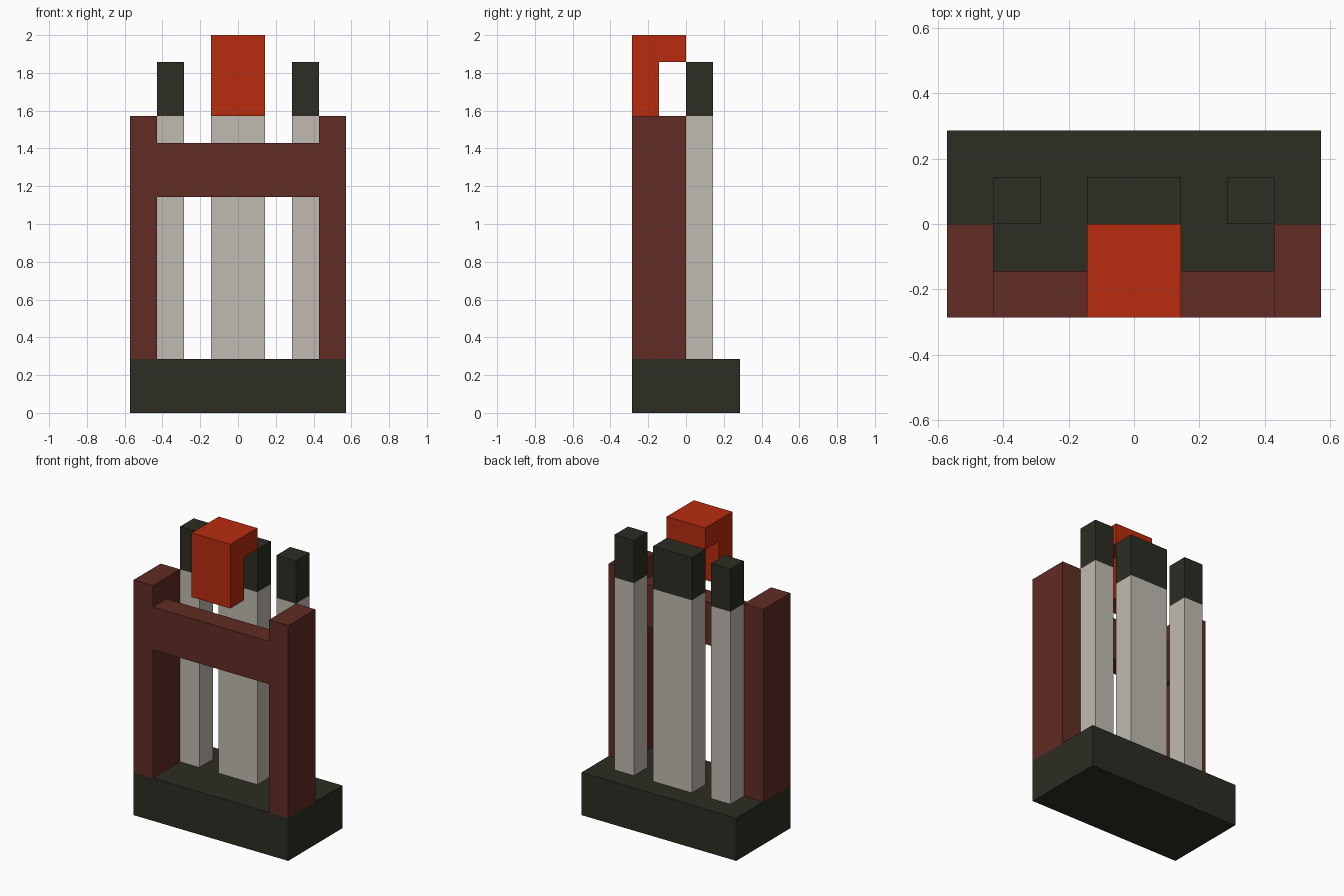
import bpy
import bmesh
from mathutils import Vector

cube = bpy.data.objects.get("Cube")
if cube:
    bpy.data.objects.remove(cube, do_unlink=True)

U = 1 / 7  # block unit; the model is 14 units tall


def material(name, rgb):
    m = bpy.data.materials.new(name)
    m.use_nodes = True
    m.diffuse_color = (*rgb, 1)
    m.node_tree.nodes["Principled BSDF"].inputs["Base Color"].default_value = (*rgb, 1)
    return m


charcoal = material("charcoal", (0.026, 0.026, 0.017))
brown = material("red brown", (0.12, 0.025, 0.018))
red = material("bright red", (0.48, 0.025, 0.005))
pale = material("pale stone", (0.527, 0.497, 0.445))


def prism(name, mat, x0, x1, profile):
    """Extrude a (y, z) outline from x0 to x1, all in block units."""
    bm = bmesh.new()
    face = bm.faces.new([bm.verts.new(Vector((x0, y, z)) * U) for y, z in profile])
    ext = bmesh.ops.extrude_face_region(bm, geom=[face])
    moved = [v for v in ext["geom"] if isinstance(v, bmesh.types.BMVert)]
    bmesh.ops.translate(bm, verts=moved, vec=((x1 - x0) * U, 0, 0))
    bmesh.ops.recalc_face_normals(bm, faces=bm.faces)
    mesh = bpy.data.meshes.new(name)
    bm.to_mesh(mesh)
    bm.free()
    mesh.materials.append(mat)
    obj = bpy.data.objects.new(name, mesh)
    bpy.context.collection.objects.link(obj)
    return obj


def box(name, mat, x, y, z):
    return prism(name, mat, *x, [(y[0], z[0]), (y[1], z[0]), (y[1], z[1]), (y[0], z[1])])


def pillar(label, x):
    box(label + "_pillar", pale, x, (0, 1), (2, 11))
    box(label + "_pillar_cap", charcoal, x, (0, 1), (11, 13))


# Base slab
box("base", charcoal, (-4, 4), (-2, 2), (0, 2))

# Front frame posts and rear side pillars, mirrored
for side, s in (("left", 1), ("right", -1)):
    box(side + "_frame_post", brown, sorted((3 * s, 4 * s)), (-2, 0), (2, 11))
    pillar(side, sorted((2 * s, 3 * s)))

# Frame crossbar and wide centre pillar
box("frame_crossbar", brown, (-3, 3), (-2, -1), (8, 10))
pillar("centre", (-1, 1))

# Hooked block hanging in front of the centre pillar
prism("red_hook", red, -1, 1,
      [(-2, 11), (-1, 11), (-1, 13), (0, 13), (0, 14), (-2, 14)])
